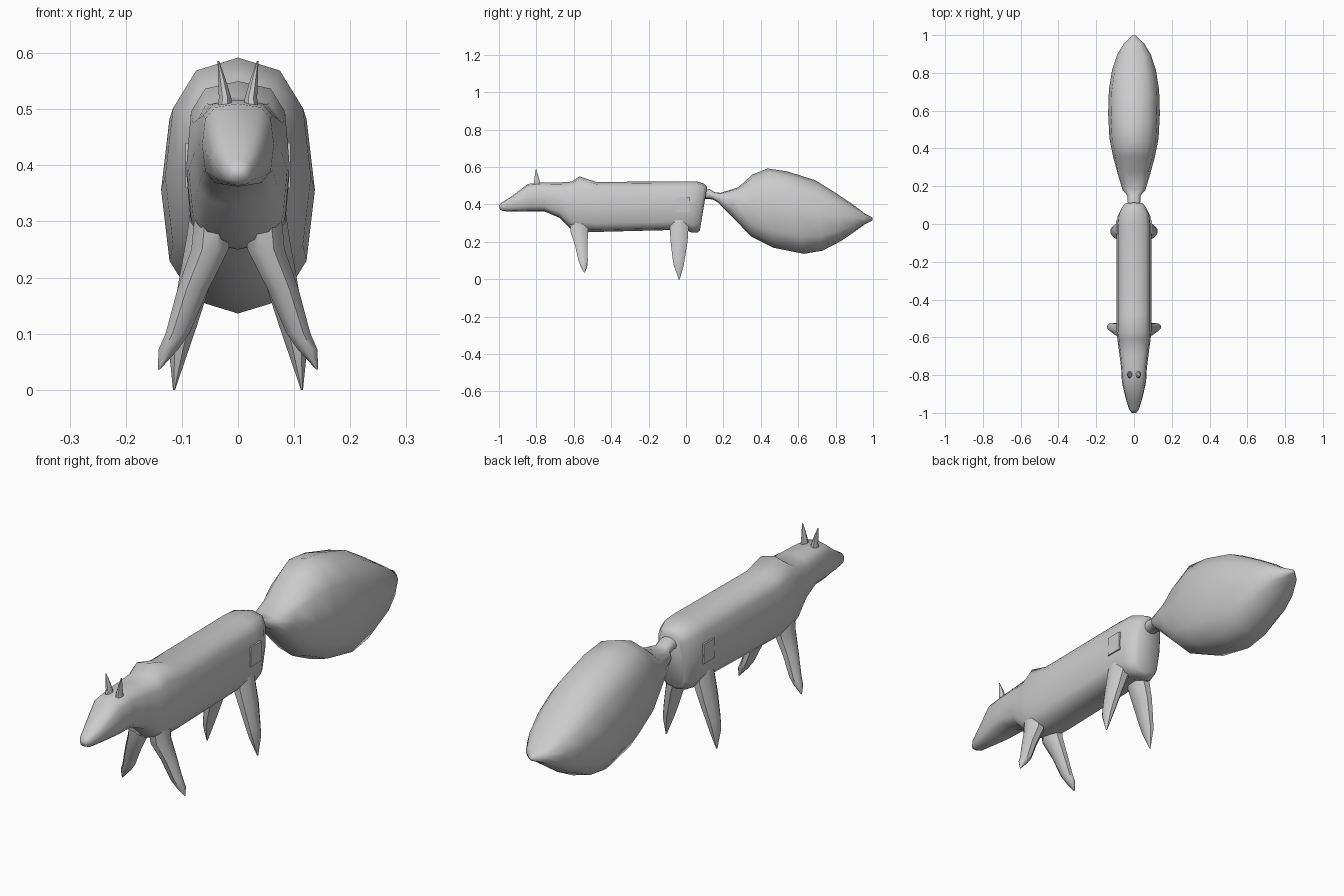
import bpy, bmesh, math
from mathutils import Vector

if "Cube" in bpy.data.objects:
    bpy.data.objects.remove(bpy.data.objects["Cube"])

fur = bpy.data.materials.new("grey_fur")
fur.diffuse_color = (0.6, 0.6, 0.6, 1)
fur.use_nodes = True
fur.node_tree.nodes["Principled BSDF"].inputs["Base Color"].default_value = fur.diffuse_color


def finish(bm, name, angle):
    bmesh.ops.recalc_face_normals(bm, faces=bm.faces)
    me = bpy.data.meshes.new(name)
    bm.to_mesh(me)
    bm.free()
    ob = bpy.data.objects.new(name, me)
    bpy.context.collection.objects.link(ob)
    me.materials.append(fur)
    bpy.ops.object.select_all(action='DESELECT')
    ob.select_set(True)
    bpy.context.view_layer.objects.active = ob
    bpy.ops.object.shade_smooth_by_angle(angle=math.radians(angle))
    return ob


def skin(name, rings, angle=60):
    """Bridge rings of points and cap both ends."""
    bm = bmesh.new()
    loops = [[bm.verts.new(p) for p in r] for r in rings]
    n = len(loops[0])
    for a, b in zip(loops, loops[1:]):
        for i in range(n):
            j = (i + 1) % n
            bm.faces.new((a[i], a[j], b[j], b[i]))
    bm.faces.new(loops[0])
    bm.faces.new(loops[-1])
    return finish(bm, name, angle)


def section(yt, zt, yb, zb, w, power=0.8, n=12):
    """Rounded cross-section between a top point and a bottom point."""
    top, bot = Vector((0, yt, zt)), Vector((0, yb, zb))
    mid, half = (top + bot) / 2, (top - bot) / 2
    pts = []
    for i in range(n):
        a = math.tau * i / n
        s, c = math.sin(a), math.cos(a)
        x = math.copysign(abs(s) ** power, s) if abs(s) > 1e-6 else 0
        h = math.copysign(abs(c) ** power, c) if abs(c) > 1e-6 else 0
        pts.append(mid + half * h + Vector((x * w, 0, 0)))
    return pts


def limb(name, stations):
    """Mirrored pair of tapering limbs; station = centre x, y, z, half x, half y."""
    for side, label in ((1, "right"), (-1, "left")):
        rings = []
        for x, y, z, rx, ry in stations:
            rings.append([(side * (x + rx * math.cos(math.tau * (i + .5) / 8)),
                           y + ry * math.sin(math.tau * (i + .5) / 8), z)
                          for i in range(8)])
        skin(name + "_" + label, rings, 50)


# body with head: top y, top z, bottom y, bottom z, half width, squareness
body = [
    (-1.0, .395, -.995, .372, .014, .8), (-.985, .41, -.975, .364, .027, .8),
    (-.93, .445, -.90, .362, .046, .75), (-.845, .51, -.83, .362, .064, .65),
    (-.77, .517, -.755, .362, .068, .65), (-.69, .517, -.675, .328, .078, .65),
    (-.61, .522, -.61, .262, .088, .65), (-.57, .55, -.555, .25, .092, .65),
    (-.48, .52, -.48, .253, .092, .6), (-.01, .524, -.01, .265, .092, .6),
    (.055, .524, .03, .25, .086, .6), (.095, .512, .062, .25, .068, .6),
    (.113, .495, .074, .262, .053, .6)]
skin("body", [section(*s) for s in body])

# tail
tail = [
    (.09, .478, .09, .43, .03, .9), (.125, .482, .12, .43, .034, .9),
    (.155, .465, .145, .425, .034, .9), (.185, .462, .172, .41, .06, .8),
    (.28, .492, .23, .35, .083, .8), (.355, .56, .35, .228, .11, .8),
    (.435, .592, .47, .168, .13, .8), (.54, .577, .63, .136, .137, .8),
    (.69, .53, .73, .153, .133, .8), (.80, .462, .83, .205, .116, .8),
    (.89, .402, .90, .253, .09, .8), (.955, .352, .955, .293, .054, .8),
    (.998, .33, .998, .315, .008, .8)]
skin("tail", [section(*s) for s in tail])

# legs
limb("front_leg", [(.045, -.57, .31, .035, .055), (.05, -.57, .25, .036, .05),
                   (.08, -.56, .18, .03, .036), (.108, -.55, .10, .023, .027),
                   (.124, -.546, .072, .019, .02), (.141, -.543, .036, .002, .003)])
limb("rear_leg", [(.045, -.037, .34, .04, .05), (.055, -.037, .27, .04, .054),
                  (.075, -.037, .2, .032, .049), (.096, -.039, .115, .025, .036),
                  (.105, -.039, .075, .02, .029), (.114, -.036, 0, .002, .003)])

# hip plates on the flanks
for side, label in ((1, "right"), (-1, "left")):
    bm = bmesh.new()
    bmesh.ops.create_cube(bm, size=1)
    for v in bm.verts:
        v.co = (side * .09 + v.co.x * .008, -.017 + v.co.y * .07, .4 + v.co.z * .08)
    finish(bm, "hip_plate_" + label, 30)

# ears
limb("ear", [(.024, -.797, .495, .015, .022), (.023, -.797, .52, .012, .017),
             (.029, -.799, .555, .007, .01), (.035, -.802, .586, .0015, .002)])
